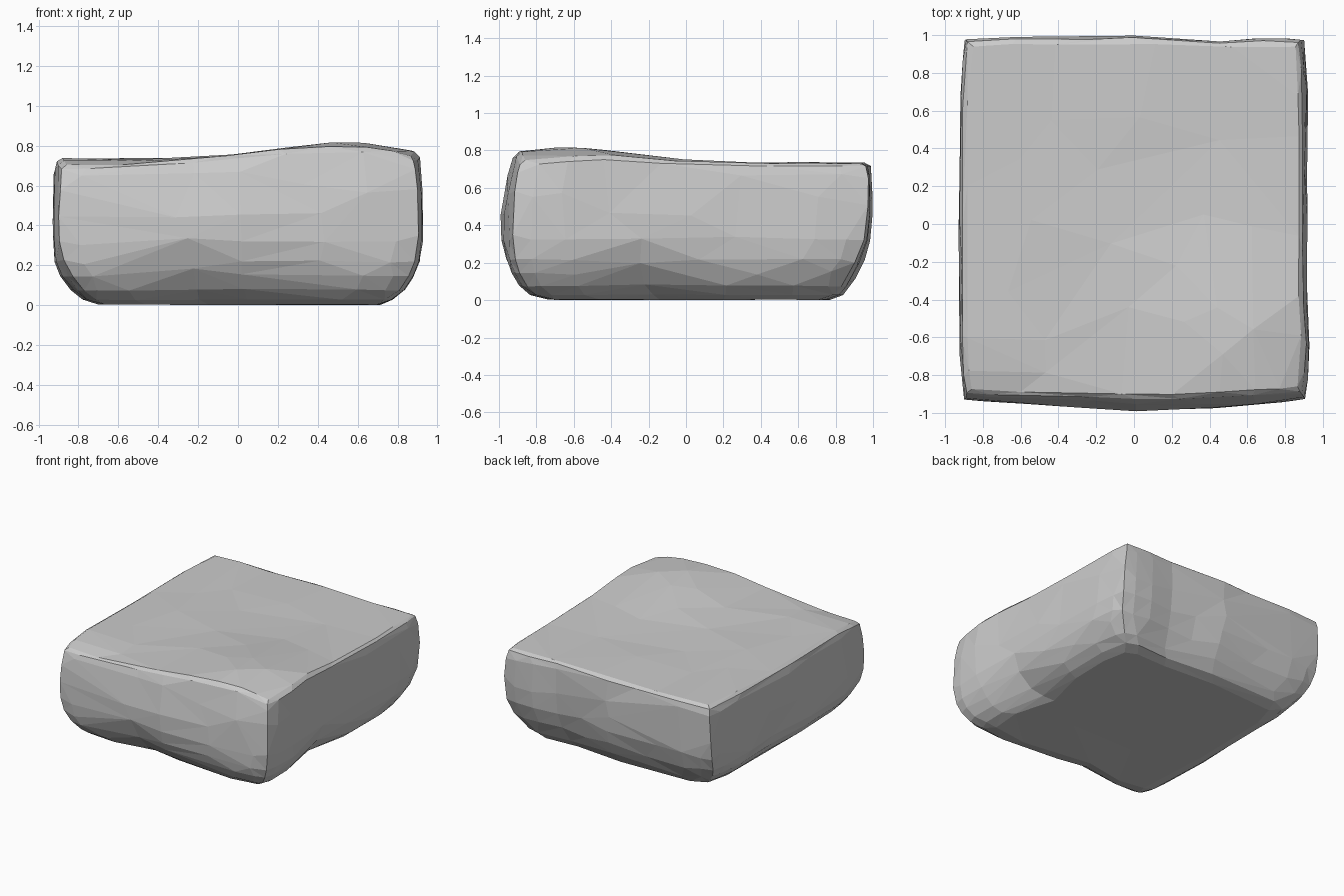
import bpy, bmesh
from math import exp
from mathutils import Vector, noise

if "Cube" in bpy.data.objects:
    bpy.data.objects.remove(bpy.data.objects["Cube"])

N = 11  # levels along every side of the block

# side profiles from the bottom level to the top level
HEIGHT = [0.005, .03, .08, .15, .22, .32, .45, .58, .68, .72, .735]
FRONT = [-.74, -.83, -.89, -.93, -.95, -.955, -.95, -.94, -.925, -.91, -.89]
BACK = [.77, .84, .88, .92, .95, .98, .995, .995, .99, .98, .955]
LEFT = [-.70, -.78, -.84, -.89, -.915, -.925, -.93, -.925, -.92, -.91, -.885]
RIGHT = [.72, .78, .84, .88, .905, .915, .915, .91, .90, .89, .87]


def bump(a, centre, width):
    return exp(-((a - centre) / width) ** 2)


def spread(a):
    # crowd the grid lines towards the edges
    return 1.3 * a - 0.3 * a ** 3


def lerp(a, b, t):
    return a + (b - a) * (t + 1) / 2


def shape(co):
    u, v = spread(co.x), spread(co.y)
    k = round((co.z + 1) / 2 * (N - 1))
    z = HEIGHT[k]
    low = max(0, 1 - z / 0.35)
    # bulging front, hollows under the front and right edges, waves on the back
    front = FRONT[k] - 0.045 * bump(u, .1, .4) * bump(z, .4, .25)
    front += 0.09 * low * bump(u, -.3, .3) + 0.03 * low * bump(u, .25, .2)
    back = BACK[k] - 0.03 * bump(u, .45, .25)
    right = RIGHT[k] + 0.015 * bump(v, -.85, .4) - 0.09 * low * bump(v, -.2, .3)
    left = LEFT[k] + 0.015 * v * v
    # rounded upright corners, rounder near the ground
    pull = (0.02 + 0.05 * low) * abs(u * v) ** 6
    u *= 1 - pull
    v *= 1 - pull
    x, y = lerp(left, right, u), lerp(front, back, v)
    # raised front right of the top, low front left edge, low right corner
    rise = 0.085 * bump(x, .5, .5) * bump(y, -.62, .5)
    rise -= 0.04 * bump(x, -.7, .4) * bump(y, -.95, .15)
    rise -= 0.03 * bump(x, .95, .15) * bump(y, -.9, .25)
    z += rise * (z / .74) ** 2
    p = Vector((x, y, z))
    wobble = noise.noise_vector(p * 3.1) * 0.016
    wobble.z *= 0.6 if k > 1 else 0.2
    return p + wobble


# stone block
bm = bmesh.new()
bmesh.ops.create_cube(bm, size=2)
bmesh.ops.subdivide_edges(bm, edges=bm.edges[:], cuts=N - 2, use_grid_fill=True)
for vert in bm.verts:
    vert.co = shape(vert.co)
base = min(vert.co.z for vert in bm.verts)
for vert in bm.verts:
    vert.co.z -= base
bmesh.ops.triangulate(bm, faces=bm.faces[:])
bmesh.ops.recalc_face_normals(bm, faces=bm.faces[:])
mesh = bpy.data.meshes.new("stone_block")
bm.to_mesh(mesh)
bm.free()
stone = bpy.data.objects.new("stone_block", mesh)
bpy.context.collection.objects.link(stone)

# irregular chiselled facets
facets = stone.modifiers.new("facets", 'DECIMATE')
facets.ratio = 0.4
